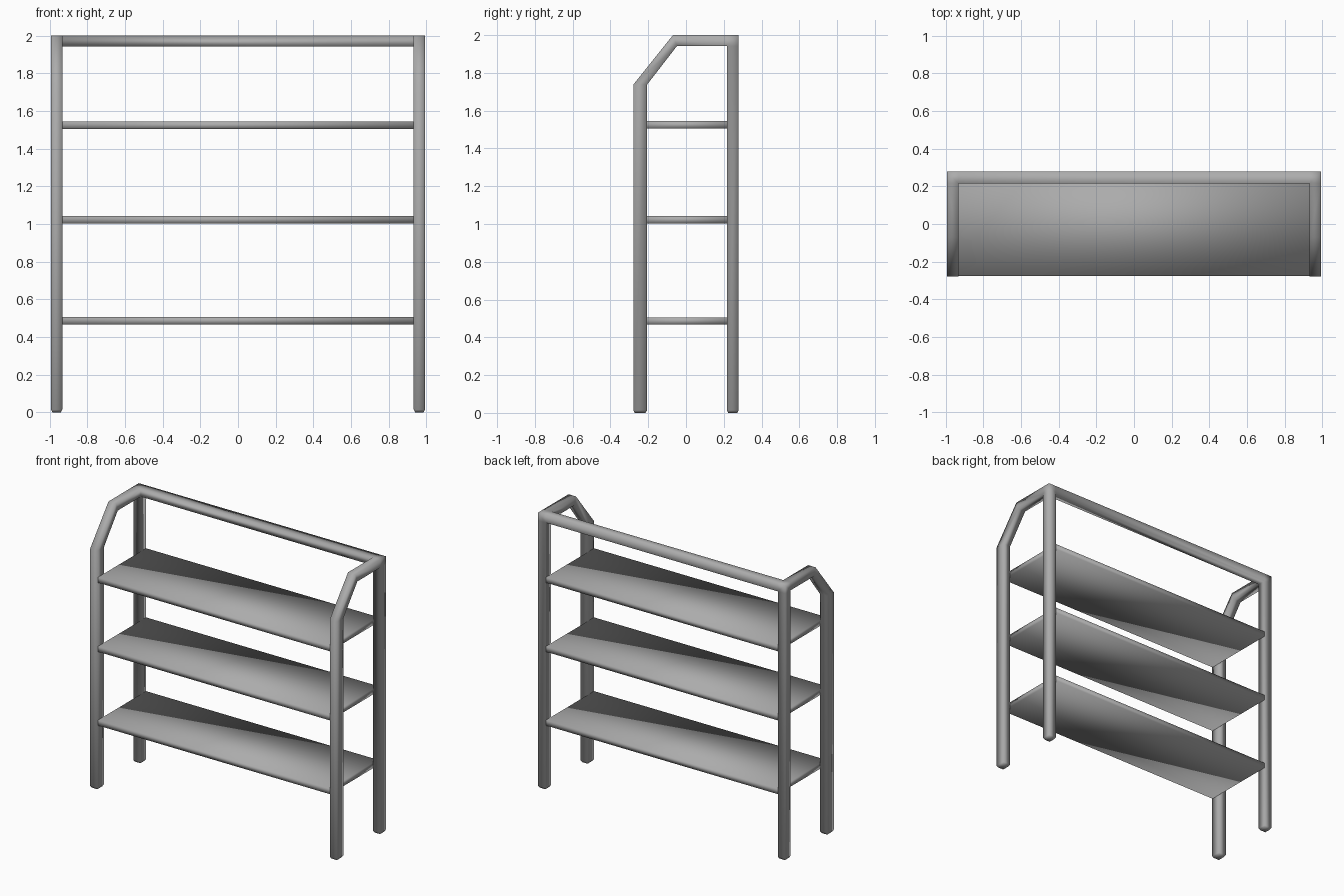
import bpy, bmesh

if "Cube" in bpy.data.objects:
    bpy.data.objects.remove(bpy.data.objects["Cube"])

X_IN, X_OUT = 0.933, 0.993
FRONT, BACK, BACK_IN = -0.279, 0.279, 0.216
TOP, TOP_IN = 2.0, 1.942

grey = bpy.data.materials.new("dark_grey")
grey.diffuse_color = (0.41, 0.41, 0.41, 1)
grey.use_nodes = True
grey.node_tree.nodes["Principled BSDF"].inputs["Base Color"].default_value = grey.diffuse_color


def finish(name, bm):
    bmesh.ops.remove_doubles(bm, verts=bm.verts, dist=0.0005)
    bmesh.ops.recalc_face_normals(bm, faces=bm.faces)
    mesh = bpy.data.meshes.new(name)
    bm.to_mesh(mesh)
    bm.free()
    mesh.shade_smooth()
    mesh.materials.append(grey)
    ob = bpy.data.objects.new(name, mesh)
    bpy.context.collection.objects.link(ob)


def face(bm, pts):
    bm.faces.new([bm.verts.new(p) for p in pts])


def loft(bm, rings):
    for r, s in zip(rings, rings[1:]):
        for i in range(4):
            j = (i + 1) % 4
            face(bm, (r[i], r[j], s[j], s[i]))


def ring(sign, oy, oz, iy, iz, inset=0):
    a, b = sign * (X_IN + inset), sign * (X_OUT - inset)
    return [(a, oy, oz), (b, oy, oz), (b, iy, iz), (a, iy, iz)]


# One joined frame: legs, bent side bars and back top rail
bm = bmesh.new()
for s in (-1, 1):
    front_bar = [
        ring(s, FRONT + 0.008, 0, -0.214, 0, 0.008),
        ring(s, FRONT, 0.014, -0.206, 0.014),
        ring(s, FRONT, 1.738, -0.206, 1.738),
        ring(s, -0.069, TOP, -0.048, TOP_IN),
        ring(s, BACK_IN, TOP, BACK_IN, TOP_IN),
    ]
    back_leg = [
        ring(s, BACK, TOP_IN, BACK_IN, TOP_IN),
        ring(s, BACK, 0.014, BACK_IN, 0.014),
        ring(s, BACK - 0.008, 0, BACK_IN + 0.008, 0, 0.008),
    ]
    loft(bm, front_bar)
    loft(bm, back_leg)
    face(bm, front_bar[0])
    face(bm, back_leg[-1])
    # corner block, open towards the rail
    a, b = s * X_IN, s * X_OUT
    face(bm, ((a, BACK_IN, TOP), (b, BACK_IN, TOP), (b, BACK, TOP), (a, BACK, TOP)))
    face(bm, ((a, BACK, TOP_IN), (b, BACK, TOP_IN), (b, BACK, TOP), (a, BACK, TOP)))
    face(bm, ((b, BACK_IN, TOP_IN), (b, BACK, TOP_IN), (b, BACK, TOP), (b, BACK_IN, TOP)))
loft(bm, [[(x, BACK_IN, TOP_IN), (x, BACK, TOP_IN), (x, BACK, TOP), (x, BACK_IN, TOP)]
          for x in (-X_IN, X_IN)])
finish("frame", bm)

# Shelves
for n, z in enumerate((0.467, 1.003, 1.505)):
    bm = bmesh.new()
    bmesh.ops.create_cube(bm, size=1)
    for v in bm.verts:
        v.co = (v.co.x * 2 * X_IN, v.co.y * 0.552, z + 0.0195 + v.co.z * 0.039)
    finish(f"shelf_{n + 1}", bm)
